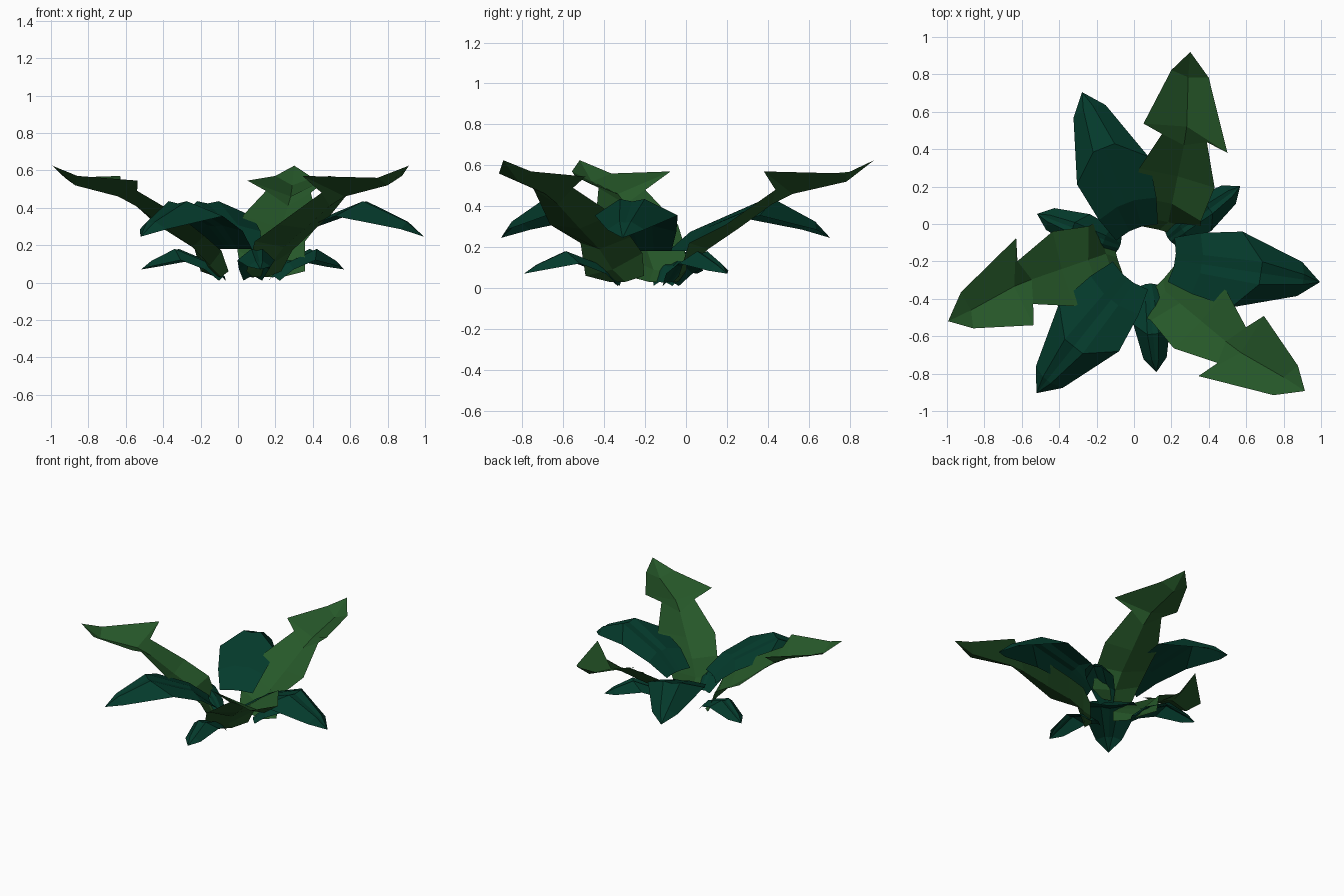
import bpy, math

if "Cube" in bpy.data.objects:
    bpy.data.objects.remove(bpy.data.objects["Cube"])

CX, CY = 0.065, -0.17          # centre of the rosette


def material(name, rgb):
    m = bpy.data.materials.new(name)
    m.diffuse_color = (*rgb, 1)
    m.use_nodes = True
    m.node_tree.nodes["Principled BSDF"].inputs["Base Color"].default_value = m.diffuse_color
    return m


TEAL = material("dark teal green", (0.0012, 0.043, 0.025))
GREEN = material("leaf green", (0.019, 0.096, 0.022))


def leaf(name, rows, tip, angle, mat):
    """Grid leaf: rows of (along, to the right, height) points closed by one tip."""
    a = math.radians(angle)
    c, s = math.cos(a), math.sin(a)
    pts = [p for row in rows for p in row] + [tip]
    verts = [(CX + u * c + v * s, CY + u * s - v * c, z) for u, v, z in pts]
    n = len(rows[0])
    faces = []
    for r in range(len(rows) - 1):
        for k in range(n - 1):
            i = r * n + k
            faces.append((i, i + 1, i + n + 1, i + n))
    last = (len(rows) - 1) * n
    faces += [(last + k, last + k + 1, len(verts) - 1) for k in range(n - 1)]
    me = bpy.data.meshes.new(name)
    me.from_pydata(verts, [], faces)
    me.materials.append(mat)
    ob = bpy.data.objects.new(name, me)
    bpy.context.collection.objects.link(ob)


def arched_rows(spec):
    """Symmetric drooping rows: edge, ridge, midrib, ridge, edge."""
    rows = []
    for u, hw, z, sweep, droop in spec:
        rows.append([(u - sweep, -hw, z - droop), (u, -hw * .3, z),
                     (u, 0, z - droop * .15),
                     (u, hw * .3, z), (u - sweep, hw, z - droop)])
    return rows


# (distance, half width, ridge height, edge sweep back, edge droop)
large = arched_rows([(.155, .12, .18, .02, .0), (.30, .165, .305, .03, .03),
                     (.62, .205, .435, .13, .08), (.85, .092, .325, .02, .04)])
small = arched_rows([(.15, .05, .03, -.01, .02), (.24, .08, .11, .01, .04),
                     (.42, .10, .18, .06, .06), (.56, .062, .115, .01, .03)])

# Lobed upright leaf: left edge, midrib, right edge
lobed = [[(.15, -.08, .06), (.15, .04, .03), (.14, .15, .03)],
         [(.20, -.11, .17), (.20, .08, .09), (.19, .26, .06)],
         [(.30, -.12, .25), (.30, .08, .19), (.24, .25, .22)],
         [(.45, -.13, .36), (.45, .08, .29), (.43, .286, .31)],
         [(.655, -.047, .49), (.62, .08, .41), (.66, .197, .48)],
         [(.69, -.155, .545), (.72, .075, .46), (.626, .316, .57)],
         [(1.0, -.066, .57), (.98, .03, .52), (1.0, .138, .56)]]

for k in range(3):
    leaf(f"large_leaf_{k + 1}", large, (.94, 0, .245), -8.6 + 120 * k, TEAL)
    leaf(f"small_leaf_{k + 1}", small, (.625, 0, .07), (36.5, 159, 275)[k], TEAL)
    leaf(f"lobed_leaf_{k + 1}", lobed, (1.115, .014, .625), (78.5, 199, 320.3)[k], GREEN)
